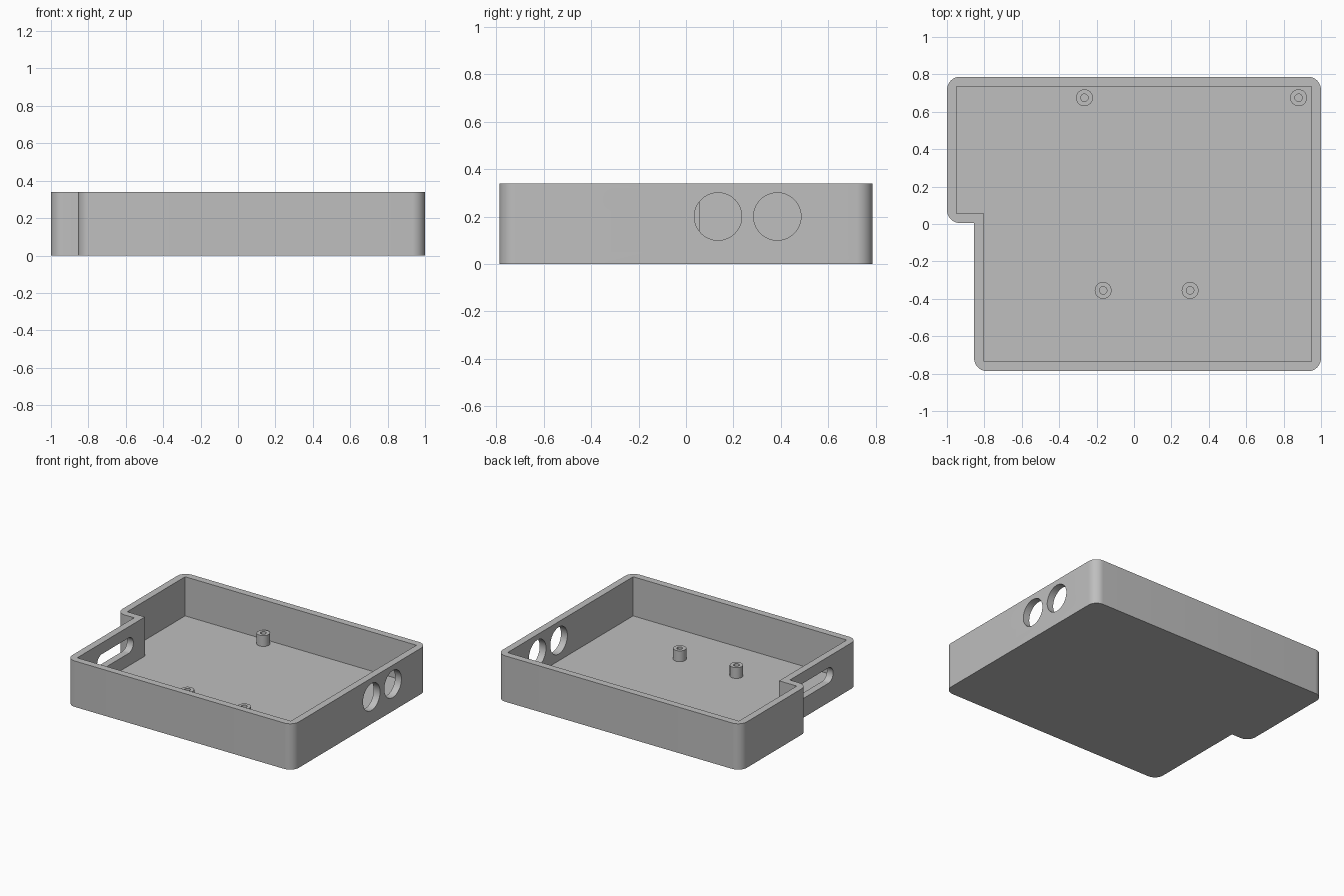
import bpy, bmesh
from math import sin, cos, pi, radians
from mathutils import Vector

if "Cube" in bpy.data.objects:
    bpy.data.objects.remove(bpy.data.objects["Cube"], do_unlink=True)

HEIGHT, FLOOR, POST_TOP = 0.34, 0.05, 0.13
CORNER_R = 0.07

grey = bpy.data.materials.new("plain grey")
grey.use_nodes = True
grey.diffuse_color = (0.52, 0.52, 0.52, 1)
grey.node_tree.nodes["Principled BSDF"].inputs["Base Color"].default_value = grey.diffuse_color


def make_object(name, bm):
    bmesh.ops.recalc_face_normals(bm, faces=bm.faces)
    mesh = bpy.data.meshes.new(name)
    bm.to_mesh(mesh)
    bm.free()
    mesh.materials.append(grey)
    obj = bpy.data.objects.new(name, mesh)
    bpy.context.collection.objects.link(obj)
    return obj


def prism(name, outline, direction):
    """Extrude a closed outline of 3D points along a direction."""
    bm = bmesh.new()
    face = bm.faces.new([bm.verts.new(p) for p in outline])
    new = bmesh.ops.extrude_face_region(bm, geom=[face])["geom"]
    verts = [v for v in new if isinstance(v, bmesh.types.BMVert)]
    bmesh.ops.translate(bm, verts=verts, vec=direction)
    return make_object(name, bm)


def rounded(points, r, steps=12):
    """Round the convex corners of a counter-clockwise right-angled outline."""
    out = []
    for i, p in enumerate(points):
        p = Vector(p)
        a = (Vector(points[i - 1]) - p).normalized()
        b = (Vector(points[(i + 1) % len(points)]) - p).normalized()
        if a.x * b.y - a.y * b.x > 0:      # inward corner stays sharp
            out.append(p)
            continue
        centre = p + (a + b) * r
        for k in range(steps + 1):
            t = k / steps * pi / 2
            out.append(centre - b * r * cos(t) - a * r * sin(t))
    return out


def cut(target, cutter):
    mod = target.modifiers.new("cut", "BOOLEAN")
    mod.operation, mod.solver, mod.object = "DIFFERENCE", "EXACT", cutter
    bpy.context.view_layer.objects.active = target
    bpy.ops.object.modifier_apply(modifier=mod.name)
    bpy.data.objects.remove(cutter, do_unlink=True)


def stadium(y, z, r, half=0.0, n=32):
    """Outline in the side plane: a circle, stretched along y by half."""
    pts = []
    for side in (1, -1):
        for k in range(n + (half > 0)):
            t = -pi / 2 + pi * k / n
            pts.append((0, y + side * (half + r * cos(t)), z + side * r * sin(t)))
    return pts


def smooth(obj):
    bpy.ops.object.select_all(action="DESELECT")
    obj.select_set(True)
    bpy.context.view_layer.objects.active = obj
    bpy.ops.object.shade_smooth_by_angle(angle=radians(30))


def footprint(inset):
    """Rectangle with a notch in one front corner."""
    x, y = 1 - inset, 0.787 - inset
    nx, ny = -0.855 + inset, 0.005 + inset
    return [(nx, -y), (x, -y), (x, y), (-x, y), (-x, ny), (nx, ny)]


# Tray: rounded outer block with a sharp-cornered cavity
tray = prism("tray", [(p.x, p.y, 0) for p in rounded(footprint(0), CORNER_R)], (0, 0, HEIGHT))
cut(tray, prism("cavity", [(x, y, FLOOR) for x, y in footprint(0.052)], (0, 0, 1)))

# Two round openings in one side wall
for y in (0.135, 0.385):
    hole = prism("round_opening", stadium(y, 0.2, 0.1), (0.4, 0, 0))
    hole.location.x = 0.8
    bpy.context.view_layer.update()
    cut(tray, hole)

# Long slot in the wall beside the notch
slot = prism("slot", stadium(-0.29, 0.2, 0.057, 0.155), (0.2, 0, 0))
slot.location.x = -0.93
bpy.context.view_layer.update()
cut(tray, slot)
smooth(tray)

# Hollow mounting posts on the floor
for i, (x, y) in enumerate([(-0.265, 0.675), (0.88, 0.675), (-0.165, -0.355), (0.3, -0.355)]):
    bm, n = bmesh.new(), 32
    profile = [(0.045, FLOOR), (0.045, POST_TOP), (0.02, POST_TOP), (0.02, FLOOR)]
    rings = [[bm.verts.new((r * cos(2 * pi * k / n), r * sin(2 * pi * k / n), z))
              for k in range(n)] for r, z in profile]
    for a, b in zip(rings, rings[1:]):
        for k in range(n):
            j = (k + 1) % n
            bm.faces.new((a[k], a[j], b[j], b[k]))
    post = make_object(f"mounting_post_{i + 1}", bm)
    post.location = (x, y, 0)
    smooth(post)
